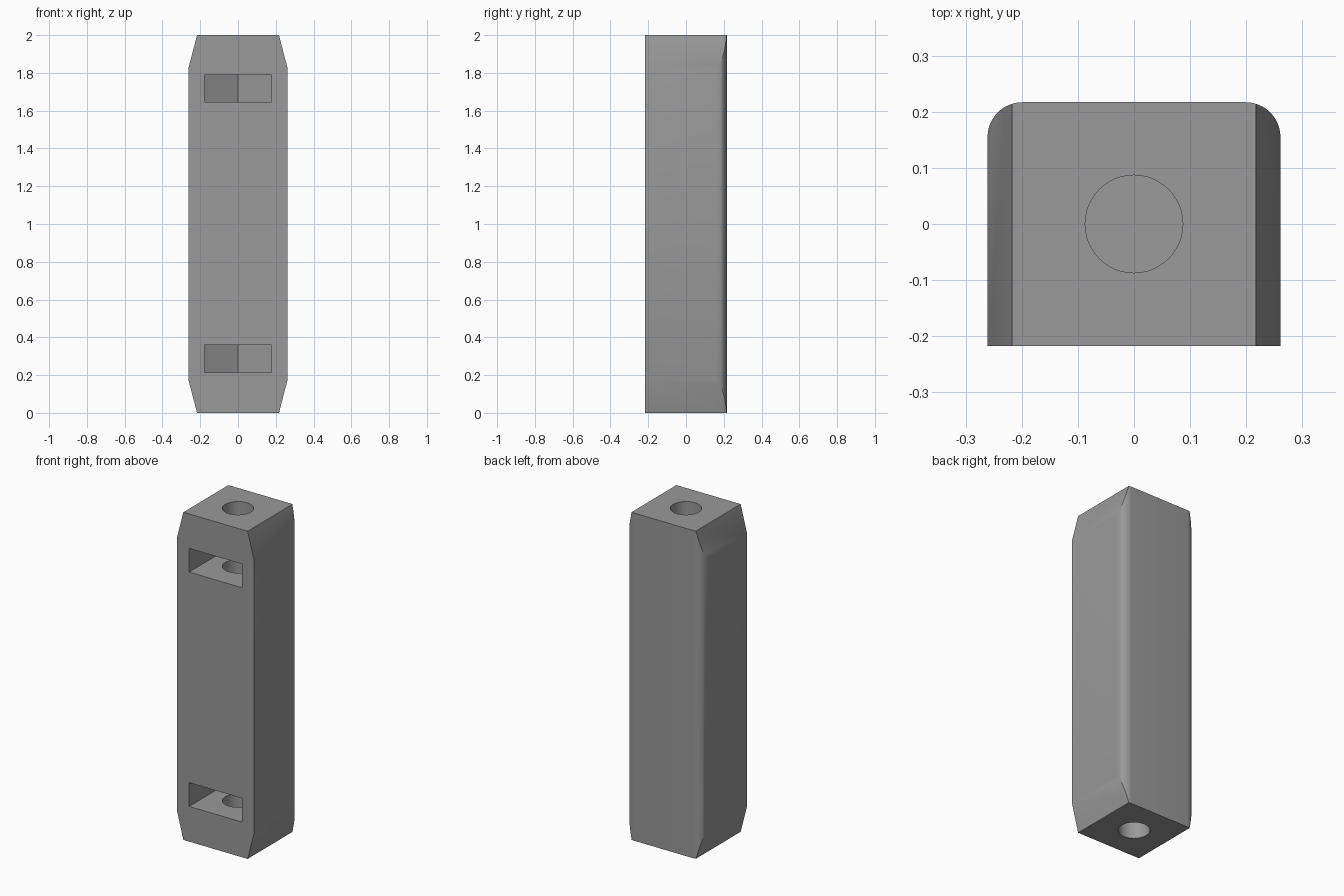
import bpy, bmesh, math
from mathutils import Vector

if "Cube" in bpy.data.objects:
    bpy.data.objects.remove(bpy.data.objects["Cube"])

W, D, H, R = 0.261, 0.217, 2.0, 0.062      # half width, half depth, height, back corner radius
TOP_W, CHAMFER = 0.217, 0.17               # half width at the ends, chamfer height
HOLE_R, HOLE_DEPTH = 0.087, 0.55
NUT, SLOT_H = 0.178, 0.145                 # half width and height of the nut slots

grey = bpy.data.materials.new("grey_plastic")
grey.diffuse_color = (0.32, 0.32, 0.32, 1)
grey.use_nodes = True
grey.node_tree.nodes["Principled BSDF"].inputs["Base Color"].default_value = grey.diffuse_color


def prism(name, outline, z0, z1):
    """Closed upright prism over a plan outline (counter-clockwise)."""
    bm = bmesh.new()
    face = bm.faces.new([bm.verts.new((x, y, z0)) for x, y in outline])
    ext = bmesh.ops.extrude_face_region(bm, geom=[face], use_keep_orig=True)
    for v in ext["geom"]:
        if isinstance(v, bmesh.types.BMVert):
            v.co.z = z1
    bmesh.ops.recalc_face_normals(bm, faces=bm.faces)
    mesh = bpy.data.meshes.new(name)
    bm.to_mesh(mesh)
    bm.free()
    mesh.materials.append(grey)
    obj = bpy.data.objects.new(name, mesh)
    bpy.context.collection.objects.link(obj)
    return obj


def arc(cx, cy, r, a0, a1, n):
    return [(cx + r * math.cos(math.radians(a0 + (a1 - a0) * i / n)),
             cy + r * math.sin(math.radians(a0 + (a1 - a0) * i / n))) for i in range(n + 1)]


# Block with rounded back corners
plan = [(-W, -D), (W, -D)] + arc(W - R, D - R, R, 0, 90, 12) + arc(R - W, D - R, R, 90, 180, 12)
block = prism("spacer_block", plan, 0, H)

# Sloped chamfers on both sides at both ends
bm = bmesh.new()
bm.from_mesh(block.data)
for sx in (-1, 1):
    for z, sz in ((0, -1), (H, 1)):
        cut = bmesh.ops.bisect_plane(
            bm, geom=bm.verts[:] + bm.edges[:] + bm.faces[:], dist=1e-5,
            plane_co=Vector((sx * TOP_W, 0, z)),
            plane_no=Vector((sx * CHAMFER, 0, sz * (W - TOP_W))), clear_outer=True)
        edges = [e for e in cut["geom_cut"] if isinstance(e, bmesh.types.BMEdge)]
        bmesh.ops.holes_fill(bm, edges=edges, sides=0)
bmesh.ops.recalc_face_normals(bm, faces=bm.faces)
bm.to_mesh(block.data)
bm.free()

# Screw holes and pointed nut slots
circle = arc(0, 0, HOLE_R, 0, 360, 48)[:-1]
side = NUT * math.tan(math.radians(30))
slot = [(-NUT, -0.3), (NUT, -0.3), (NUT, side), (0, 2 * side), (-NUT, side)]
cutters = [prism("bottom_hole_cutter", circle, -0.1, HOLE_DEPTH),
           prism("top_hole_cutter", circle, H - HOLE_DEPTH, H + 0.1)]
for label, z in (("bottom", 0.2875), ("top", H - 0.2825)):
    cutters.append(prism(label + "_slot_cutter", slot, z - SLOT_H / 2, z + SLOT_H / 2))

bpy.context.view_layer.objects.active = block
block.select_set(True)
for c in cutters:
    mod = block.modifiers.new(c.name, 'BOOLEAN')
    mod.operation, mod.solver, mod.object = 'DIFFERENCE', 'EXACT', c
    bpy.ops.object.modifier_apply(modifier=mod.name)
for c in cutters:
    bpy.data.objects.remove(c)

bpy.ops.object.shade_smooth_by_angle(angle=math.radians(30))
